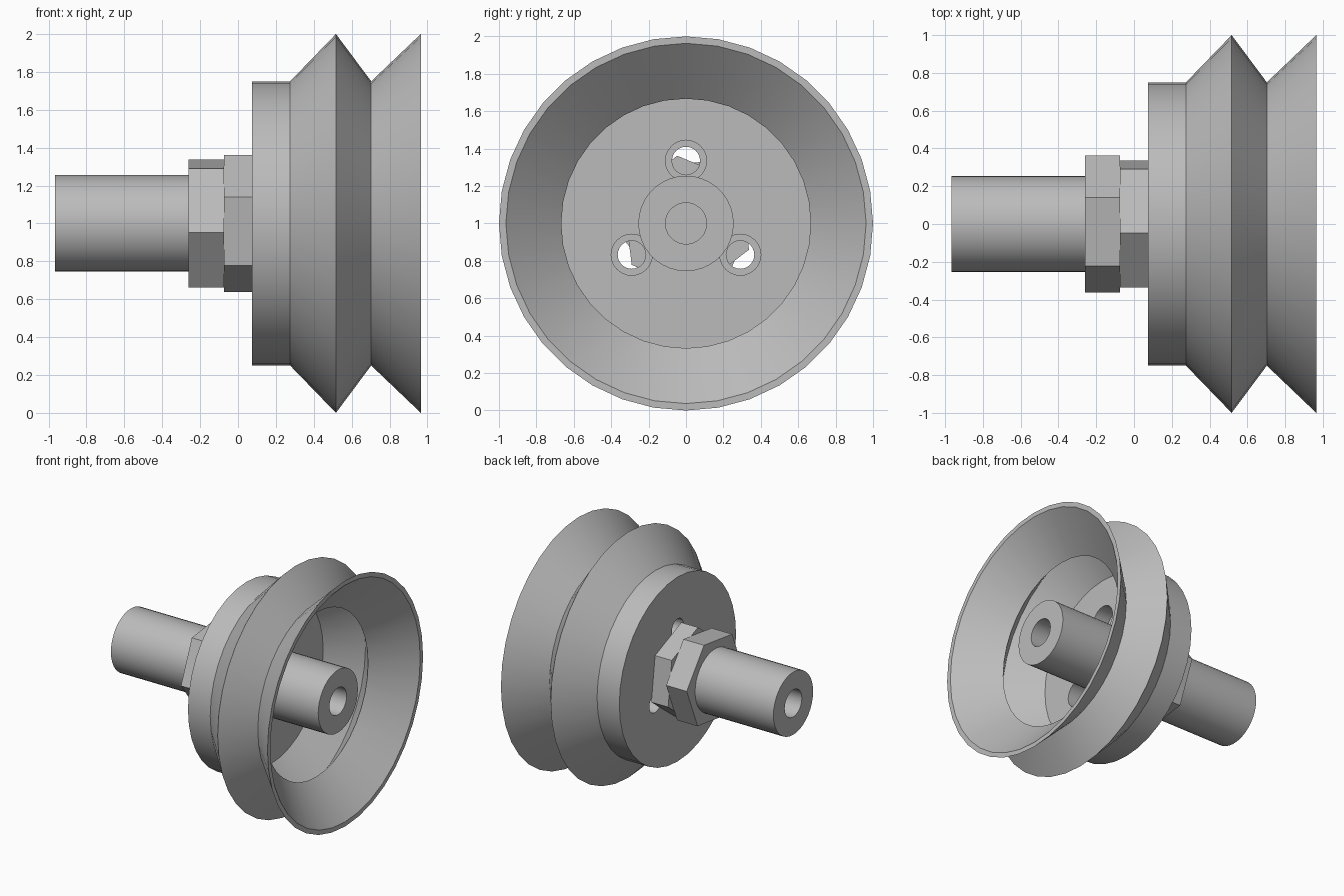
import bpy, bmesh, math
from mathutils import Matrix, Vector

cube = bpy.data.objects.get("Cube")
if cube:
    bpy.data.objects.remove(cube, do_unlink=True)

grey = bpy.data.materials.new("plain grey")
grey.use_nodes = True
GREY = (0.5, 0.5, 0.5, 1)
grey.diffuse_color = GREY
grey.node_tree.nodes["Principled BSDF"].inputs["Base Color"].default_value = GREY

AXIS_Z = 1.0


def finish(name, bm):
    bmesh.ops.remove_doubles(bm, verts=bm.verts, dist=1e-5)
    bmesh.ops.dissolve_degenerate(bm, edges=bm.edges, dist=1e-5)
    bmesh.ops.recalc_face_normals(bm, faces=bm.faces)
    mesh = bpy.data.meshes.new(name)
    bm.to_mesh(mesh)
    bm.free()
    mesh.materials.append(grey)
    obj = bpy.data.objects.new(name, mesh)
    bpy.context.collection.objects.link(obj)
    return obj


def smooth(obj):
    bpy.ops.object.select_all(action='DESELECT')
    obj.select_set(True)
    bpy.context.view_layer.objects.active = obj
    bpy.ops.object.shade_smooth_by_angle(angle=math.radians(25))


def lathe(name, profile, steps=36):
    """Revolve (x, radius) points, starting and ending on the axis, about x."""
    bm = bmesh.new()
    verts = [bm.verts.new((x, 0, r)) for x, r in profile]
    edges = [bm.edges.new(pair) for pair in zip(verts, verts[1:])]
    bmesh.ops.spin(bm, geom=verts + edges, cent=(0, 0, 0), axis=(1, 0, 0),
                   angle=math.tau, steps=steps)
    bmesh.ops.translate(bm, verts=bm.verts, vec=(0, 0, AXIS_Z))
    return finish(name, bm)


def prism(name, x0, x1, radius, sides, turn=0, y=0, z=0):
    """Prism along x; turn is the angle of its first corner from +y."""
    bm = bmesh.new()
    ring = []
    for i in range(sides):
        a = math.radians(turn) + math.tau * i / sides
        ring.append(bm.verts.new((x0, y + radius * math.cos(a),
                                  AXIS_Z + z + radius * math.sin(a))))
    face = bm.faces.new(ring)
    top = bmesh.ops.extrude_face_region(bm, geom=[face])["geom"]
    bmesh.ops.translate(bm, vec=(x1 - x0, 0, 0),
                        verts=[v for v in top if isinstance(v, bmesh.types.BMVert)])
    return finish(name, bm)


# Bellows cup with its back plate, as one thin-walled shell
PLATE_BACK, PLATE_FRONT, RIM = 0.075, 0.30, 0.965
cup = lathe("bellows_cup", [
    (PLATE_BACK, 0), (PLATE_BACK, 0.75), (0.275, 0.75), (0.517, 1.0),
    (0.703, 0.75), (RIM, 1.0), (RIM, 0.963), (0.703, 0.667),
    (0.517, 0.90), (PLATE_FRONT, 0.667), (PLATE_FRONT, 0)])

# Three counterbored vent holes through the plate
cutters = []
for angle in (90, 210, 330):
    a = math.radians(angle)
    y, z = 0.335 * math.cos(a), 0.335 * math.sin(a)
    cutters.append(prism("vent_cutter", 0, 0.4, 0.075, 24, 0, y, z))
    cutters.append(prism("counterbore_cutter", 0.17, 0.4, 0.11, 24, 0, y, z))
for cutter in cutters:
    cutter.hide_render = True
    mod = cup.modifiers.new("vent", 'BOOLEAN')
    mod.operation = 'DIFFERENCE'
    mod.solver = 'EXACT'
    mod.object = cutter
bpy.context.view_layer.objects.active = cup
for mod in list(cup.modifiers):
    bpy.ops.object.modifier_apply(modifier=mod.name)
for cutter in cutters:
    bpy.data.objects.remove(cutter, do_unlink=True)
smooth(cup)

# Centre rod with a blind bore in each end
ROD, BORE, DEPTH = 0.255, 0.11, 0.5
back, front = -0.965, 0.90
rod = lathe("centre_rod", [
    (back + DEPTH, 0), (back + DEPTH, BORE), (back, BORE), (back, ROD),
    (front, ROD), (front, BORE), (front - DEPTH, BORE), (front - DEPTH, 0)])
smooth(rod)

# Two hexagonal nuts, turned half a flat from each other
prism("outer_nut", -0.26, -0.075, 0.365, 6, 7.4)
prism("inner_nut", -0.075, PLATE_BACK, 0.365, 6, 37.4)
